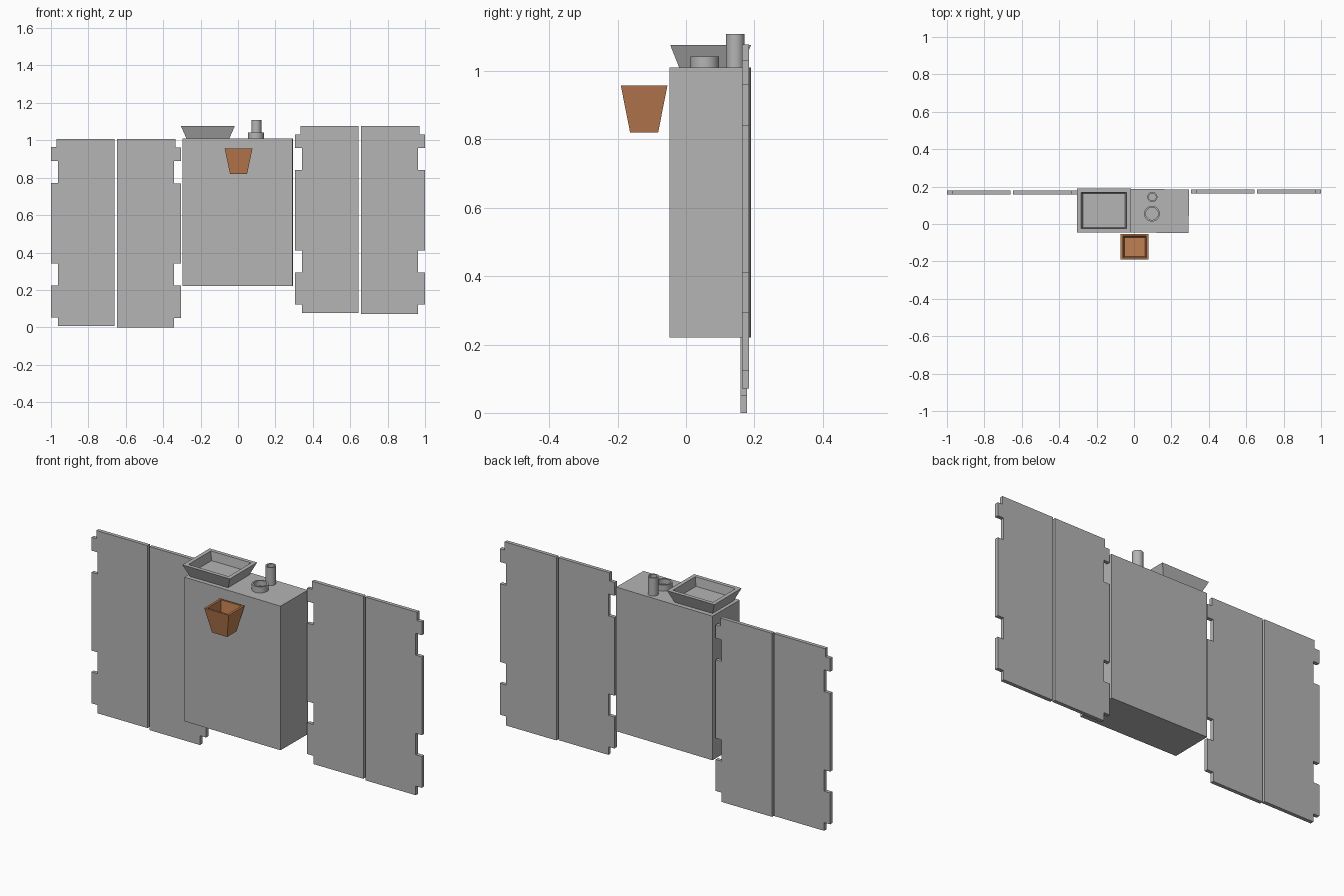
import bpy, bmesh, math
from mathutils import Vector

cube = bpy.data.objects.get("Cube")
if cube:
    bpy.data.objects.remove(cube, do_unlink=True)


def material(name, rgb):
    m = bpy.data.materials.new(name)
    m.use_nodes = True
    m.diffuse_color = (*rgb, 1)
    m.node_tree.nodes["Principled BSDF"].inputs["Base Color"].default_value = (*rgb, 1)
    return m


GREY = material("light grey", (0.46, 0.46, 0.46))
CLAY = material("clay orange", (0.53, 0.21, 0.085))


def finish(name, bm, mat, smooth=False):
    bmesh.ops.recalc_face_normals(bm, faces=bm.faces)
    mesh = bpy.data.meshes.new(name)
    bm.to_mesh(mesh)
    bm.free()
    mesh.materials.append(mat)
    ob = bpy.data.objects.new(name, mesh)
    bpy.context.collection.objects.link(ob)
    if smooth:
        bpy.ops.object.select_all(action='DESELECT')
        ob.select_set(True)
        bpy.context.view_layer.objects.active = ob
        bpy.ops.object.shade_smooth_by_angle(angle=math.radians(30))
    return ob


def loft(name, rings, mat, smooth=False):
    """Skin a closed vessel through rings of points, capping both ends."""
    bm = bmesh.new()
    loops = [[bm.verts.new(p) for p in ring] for ring in rings]
    n = len(loops[0])
    for a, b in zip(loops, loops[1:]):
        for i in range(n):
            j = (i + 1) % n
            bm.faces.new((a[i], a[j], b[j], b[i]))
    bm.faces.new(loops[0])
    bm.faces.new(loops[-1])
    return finish(name, bm, mat, smooth)


def rect(cx, cy, hx, hy, z):
    return [(cx + sx * hx, cy + sy * hy, z)
            for sx, sy in ((-1, -1), (1, -1), (1, 1), (-1, 1))]


def circle(cx, cy, r, z, n=32):
    return [(cx + r * math.cos(2 * math.pi * i / n),
             cy + r * math.sin(2 * math.pi * i / n), z) for i in range(n)]


# Main cabinet, turned very slightly about its vertical axis
body = loft("cabinet_body", [rect(0, 0, 0.294, 0.1165, 0.22),
                             rect(0, 0, 0.294, 0.1165, 1.01)], GREY)
body.location = (-0.001, 0.071, 0)
body.rotation_euler.z = math.radians(-0.6)


# Flat wing panels with hinge tabs along one edge
def panel(name, straight, tab, bottom, top, y):
    d = 1 if tab > straight else -1
    inset, corner = tab - d * 0.037, tab - d * 0.029
    z = top
    outline = [(straight, bottom), (straight, top), (corner, top),
               (corner, z - 0.045), (tab, z - 0.045),
               (tab, z - 0.118), (inset, z - 0.118),
               (inset, z - 0.237), (tab, z - 0.237),
               (tab, z - 0.666), (inset, z - 0.666),
               (inset, z - 0.783), (tab, z - 0.783),
               (tab, z - 0.955), (inset, z - 0.955), (inset, bottom)]
    bm = bmesh.new()
    face = bm.faces.new([bm.verts.new((x, y, h)) for x, h in outline])
    ext = bmesh.ops.extrude_face_region(bm, geom=[face])
    bmesh.ops.translate(bm, vec=Vector((0, 0.02, 0)),
                        verts=[v for v in ext["geom"] if isinstance(v, bmesh.types.BMVert)])
    finish(name, bm, GREY)


panel("right_outer_panel", -0.66, -1.0, 0.008, 1.008, 0.159)
panel("right_inner_panel", -0.648, -0.305, 0.0, 1.006, 0.159)
panel("left_inner_panel", 0.645, 0.305, 0.077, 1.077, 0.164)
panel("left_outer_panel", 0.658, 1.0, 0.072, 1.077, 0.164)

# Flared tray on top of the cabinet
TX, TY = -0.161, 0.072
loft("top_tray", [rect(TX, TY, 0.115, 0.092, 1.01),
                  rect(TX, TY, 0.144, 0.118, 1.076),
                  rect(TX, TY, 0.122, 0.097, 1.076),
                  rect(TX, TY, 0.113, 0.090, 1.028)], GREY)

# Tapered hanging pot in front of the cabinet
PX, PY = 0.003, -0.1225
loft("front_pot", [rect(PX, PY, 0.0455, 0.041, 0.82),
                   rect(PX, PY, 0.0745, 0.068, 0.957),
                   rect(PX, PY, 0.0625, 0.058, 0.957),
                   rect(PX, PY, 0.055, 0.050, 0.882)], CLAY)


# Round hollow fittings on top
def tube(name, cx, cy, r, inner, top, floor):
    loft(name, [circle(cx, cy, r, 1.0), circle(cx, cy, r, top),
                circle(cx, cy, inner, top), circle(cx, cy, inner, floor)], GREY, True)


tube("short_collar", 0.096, 0.055, 0.042, 0.033, 1.043, 1.015)
tube("tall_pipe", 0.098, 0.144, 0.027, 0.019, 1.108, 1.04)
